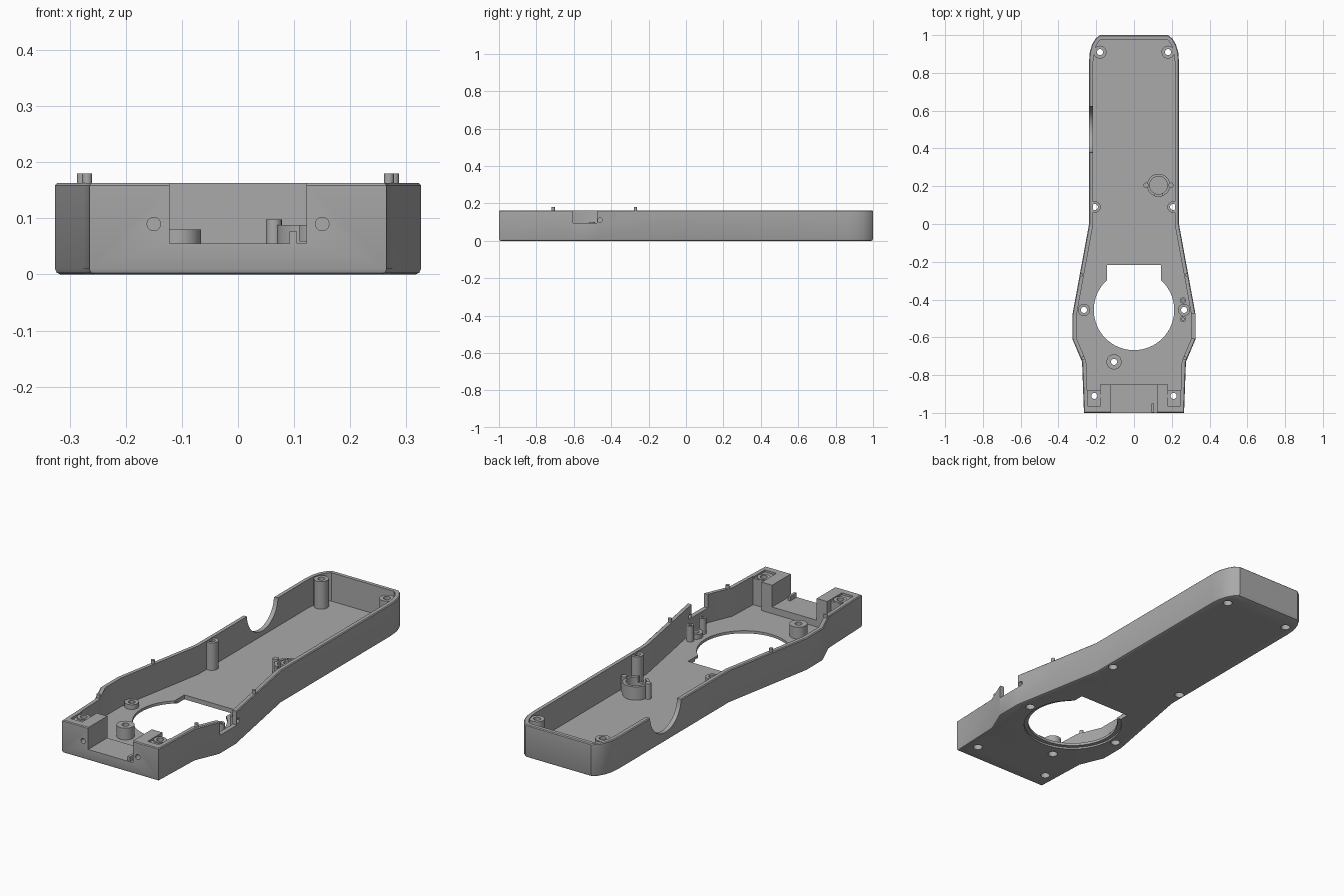
import bpy, bmesh, math
from mathutils import Vector

cube = bpy.data.objects.get("Cube")
if cube:
    bpy.data.objects.remove(cube, do_unlink=True)

grey = bpy.data.materials.new("plain_grey")
grey.use_nodes = True
COLOUR = (0.40, 0.40, 0.40, 1)
grey.diffuse_color = COLOUR
grey.node_tree.nodes["Principled BSDF"].inputs["Base Color"].default_value = COLOUR

H, FLOOR, WALL = 0.163, 0.022, 0.022


def finish(name, bm):
    bmesh.ops.recalc_face_normals(bm, faces=bm.faces)
    mesh = bpy.data.meshes.new(name)
    bm.to_mesh(mesh)
    bm.free()
    mesh.materials.append(grey)
    ob = bpy.data.objects.new(name, mesh)
    bpy.context.collection.objects.link(ob)
    return ob


def loft(name, rings, closed=False):
    """Skin a list of equal point rings; cap the ends unless closed."""
    bm = bmesh.new()
    loops = [[bm.verts.new(p) for p in ring] for ring in rings]
    pairs = list(zip(loops, loops[1:] + loops[:1]))
    for a, b in (pairs if closed else pairs[:-1]):
        for i in range(len(a)):
            j = (i + 1) % len(a)
            bm.faces.new((a[i], a[j], b[j], b[i]))
    if not closed:
        bm.faces.new(loops[0][::-1])
        bm.faces.new(loops[-1])
    return finish(name, bm)


def prism(name, pts, z0, z1):
    return loft(name, [[(x, y, z) for x, y in pts] for z in (z0, z1)])


def box(name, x0, x1, y0, y1, z0, z1):
    return prism(name, [(x0, y0), (x1, y0), (x1, y1), (x0, y1)], z0, z1)


def circle(x, y, r, n=32):
    return [(x + r * math.cos(2 * math.pi * i / n), y + r * math.sin(2 * math.pi * i / n))
            for i in range(n)]


def cylinder(name, x, y, r, z0, z1, n=32):
    return prism(name, circle(x, y, r, n), z0, z1)


def rod(name, centre, r, length, axis, n=32):
    """Cylinder lying along the x or y axis."""
    cx, cy, cz = centre
    rings = []
    for d in (-length / 2, length / 2):
        if axis == "x":
            rings.append([(cx + d, cy + u, cz + v) for u, v in circle(0, 0, r, n)])
        else:
            rings.append([(cx + u, cy + d, cz + v) for u, v in circle(0, 0, r, n)])
    return loft(name, rings)


def tube(name, x, y, profile):
    """Revolve a closed (radius, height) profile about a vertical axis."""
    return loft(name, [[(px, py, z) for px, py in circle(x, y, r)] for r, z in profile], True)


def cut(ob, *cutters):
    for cutter in cutters:
        mod = ob.modifiers.new("cut", "BOOLEAN")
        mod.operation, mod.solver, mod.object = "DIFFERENCE", "EXACT", cutter
        bpy.context.view_layer.objects.active = ob
        bpy.ops.object.modifier_apply(modifier=mod.name)
        bpy.data.objects.remove(cutter, do_unlink=True)


def inset(pts, d):
    """Move every edge of a counter-clockwise outline inwards by d."""
    out = []
    for i, p in enumerate(pts):
        p = Vector(p)
        a = (p - Vector(pts[i - 1])).normalized()
        b = (Vector(pts[(i + 1) % len(pts)]) - p).normalized()
        na, nb = Vector((-a.y, a.x)), Vector((-b.y, b.x))
        out.append(p + (na + nb) * d / (1 + na.dot(nb)))
    return out


# Case shell: outside wall, rim, inside wall and floor in one skin
half = [(0.265, -1), (0.275, -0.73), (0.326, -0.61), (0.326, -0.48), (0.238, 0),
        (0.238, 0.86), (0.234, 0.91), (0.222, 0.95), (0.203, 0.982), (0.18, 1)]
outline = half + [(-x, y) for x, y in reversed(half)]
section = [(0.010, 0), (0.003, 0.003), (0, 0.010), (0, H - 0.004), (0.004, H),
           (WALL, H), (WALL, FLOOR)]
shell = loft("case_shell", [[(p.x, p.y, z) for p in inset(outline, d)] for d, z in section])

# Round floor opening with its square end and underside recess
cut(shell,
    cylinder("recess", 0, -0.455, 0.232, -0.1, 0.009, 64),
    cylinder("opening", 0, -0.455, 0.213, -0.1, 0.05, 64),
    box("opening_end", -0.142, 0.142, -0.45, -0.218, -0.1, 0.05))

# Wall openings: front slot, side window, side hole, round side notch
cut(shell,
    box("slot", -0.1225, 0.1225, -1.1, -0.9, 0.055, 0.3),
    box("window", 0.25, 0.4, -0.605, -0.475, 0.095, 0.3),
    rod("side_hole", (0.32, -0.46, 0.11), 0.012, 0.1, "x"),
    rod("notch", (-0.24, 0.5, H + 0.005), 0.122, 0.1, "x", 48))

# Screw bosses with through holes and counterbores
bosses = [(-0.106, -0.73, 0.04, 0.08)]
for s in (-1, 1):
    bosses += [(s * 0.18, 0.91, 0.034, 0.158), (s * 0.207, 0.09, 0.03, 0.158),
               (s * 0.265, -0.455, 0.032, 0.045)]
for x, y, r, h in bosses:
    tube("screw_boss", x, y, [(0.016, 0.035), (0.016, h), (r, h), (r, 0.012),
                              (0.022, 0.012), (0.022, 0.035)])
    cut(shell, cylinder("bore", x, y, 0.022, -0.1, 0.05))

# Raised front ledge and its small rib
box("front_ledge", -0.18, 0.18, -0.978, -0.85, 0.015, 0.055)
box("ledge_rib", 0.092, 0.105, -0.998, -0.95, 0.05, 0.077)

for s in (-1, 1):
    side = "left" if s > 0 else "right"
    # Front corner block, with a shallow screw seat and a front hole
    corner = [(0.1225, -0.978), (0.252, -0.978), (0.252, -0.88), (0.18, -0.88),
              (0.18, -0.85), (0.1225, -0.85)]
    block = prism(side + "_corner_block", [(s * x, y) for x, y in corner], 0.015, H)
    cut(block,
        box("seat", *sorted((s * 0.18, s * 0.243)), -0.965, -0.8, 0.153, 0.3),
        cylinder("bore", s * 0.21, -0.91, 0.016, -0.1, 0.3),
        cylinder("counterbore", s * 0.21, -0.91, 0.022, -0.1, 0.035),
        rod("front_hole", (s * 0.15, -1, 0.09), 0.012, 0.1, "y"))
    tube(side + "_screw_collar", s * 0.21, -0.91,
         [(0.016, 0.14), (0.016, 0.159), (0.03, 0.159), (0.03, 0.14)])
    cut(shell, cylinder("counterbore", s * 0.21, -0.91, 0.022, -0.1, 0.05),
        rod("front_hole", (s * 0.15, -1, 0.09), 0.012, 0.1, "y"))
    # Locating pins on the rim
    for x, y in ((0.278, -0.27), (0.269, -0.71)):
        cylinder(side + "_locating_pin", s * x, y, 0.009, 0.14, 0.18, 16)

# Round holder cup with two ears
cup = tube("holder_cup", 0.13, 0.205, [(0.047, 0.015), (0.047, 0.088), (0.061, 0.088), (0.061, 0.015)])
cut(cup, box("cup_gap", 0.11, 0.15, 0.12, 0.18, 0.06, 0.2))
for x in (0.064, 0.196):
    cylinder("cup_ear", x, 0.205, 0.014, 0.015, 0.098, 20)

# Two thin posts beside the left low boss
for y in (-0.405, -0.503):
    tube("thin_post", 0.26, y, [(0.007, 0.015), (0.007, 0.1), (0.016, 0.1), (0.016, 0.015)])

bpy.ops.object.select_all(action="DESELECT")
for ob in bpy.context.scene.objects:
    if ob.type == "MESH":
        ob.select_set(True)
        bpy.context.view_layer.objects.active = ob
bpy.ops.object.shade_smooth_by_angle(angle=math.radians(30))
